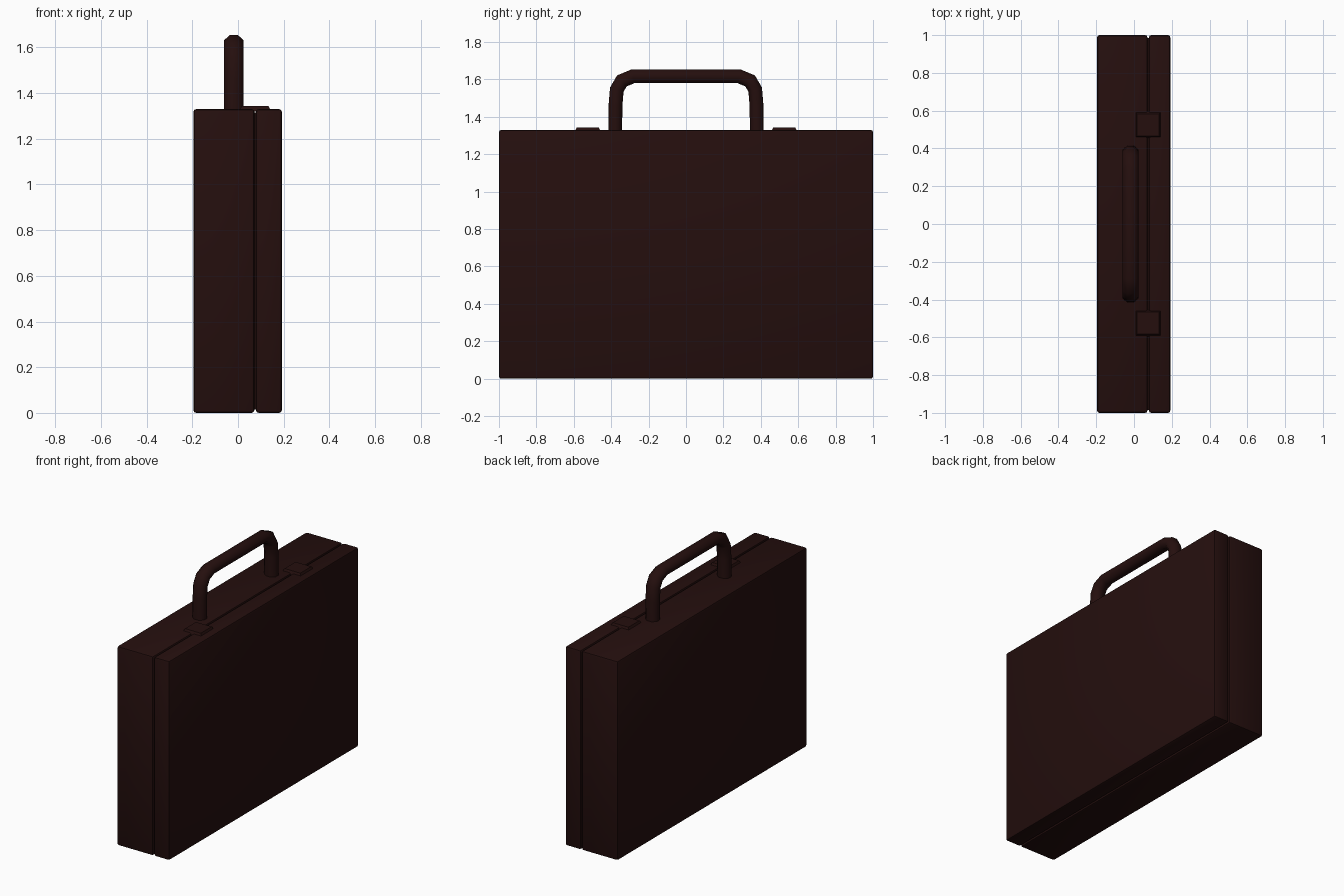
import bpy, bmesh, math
from mathutils import Vector

if "Cube" in bpy.data.objects:
    bpy.data.objects.remove(bpy.data.objects["Cube"])

leather = bpy.data.materials.new("dark_brown_leather")
leather.diffuse_color = (0.018, 0.0046, 0.0042, 1)
leather.use_nodes = True
leather.node_tree.nodes["Principled BSDF"].inputs["Base Color"].default_value = leather.diffuse_color


def finish(bm, name, angle=40):
    bmesh.ops.recalc_face_normals(bm, faces=bm.faces[:])
    me = bpy.data.meshes.new(name)
    bm.to_mesh(me)
    bm.free()
    me.materials.append(leather)
    ob = bpy.data.objects.new(name, me)
    bpy.context.collection.objects.link(ob)
    bpy.ops.object.select_all(action='DESELECT')
    ob.select_set(True)
    bpy.context.view_layer.objects.active = ob
    bpy.ops.object.shade_smooth_by_angle(angle=math.radians(angle))
    return ob


def box(name, lo, hi, bevel=0.0, segments=2, taper=0.0):
    bm = bmesh.new()
    bmesh.ops.create_cube(bm, size=1)
    for v in bm.verts:
        top = v.co.z > 0
        for i in range(3):
            side = 1 if v.co[i] > 0 else -1
            v.co[i] = hi[i] if side > 0 else lo[i]
            if top and i < 2:
                v.co[i] -= side * taper
    if bevel:
        bmesh.ops.bevel(bm, geom=bm.edges[:], offset=bevel, segments=segments,
                        profile=0.5, affect='EDGES')
    return finish(bm, name)


# Case halves with a narrow recessed seam between them
TOP = 1.33
box("main_shell", (-0.195, -1, 0), (0.0715, 1, TOP), 0.012)
box("lid_shell", (0.0785, -1, 0), (0.192, 1, TOP), 0.012)
box("seam_core", (0.03, -0.985, 0.015), (0.12, 0.985, TOP - 0.015))

# Two latches bridging the seam
for side, label in ((-1, "front"), (1, "back")):
    y = side * 0.525
    box(label + "_latch", (0.005, y - 0.07, TOP - 0.01),
        (0.145, y + 0.07, TOP + 0.014), taper=0.012)

# Carry handle: octagonal section swept along a rounded arch
half = [(0.379, 1.30), (0.377, 1.46), (0.370, 1.545), (0.343, 1.592), (0.283, 1.617)]
path = [Vector((-0.018, -y, z)) for y, z in half]
path += [Vector((-0.018, y, z)) for y, z in reversed(half)]
bm = bmesh.new()
rings = []
xa = Vector((1, 0, 0))
for i, p in enumerate(path):
    a = (p - path[i - 1]).normalized() if i else Vector((0, 0, 1))
    b = (path[i + 1] - p).normalized() if i < len(path) - 1 else Vector((0, 0, -1))
    t = (a + b).normalized()
    n = xa.cross(t).normalized() / max(t.dot(a), 0.5)
    rings.append([bm.verts.new(p + xa * 0.046 * math.cos(q) + n * 0.040 * math.sin(q))
                  for q in (math.tau * (k + 0.5) / 8 for k in range(8))])
for r, s in zip(rings, rings[1:]):
    for k in range(8):
        bm.faces.new((r[k], r[(k + 1) % 8], s[(k + 1) % 8], s[k]))
bm.faces.new(rings[0])
bm.faces.new(rings[-1])
finish(bm, "carry_handle", 60)
